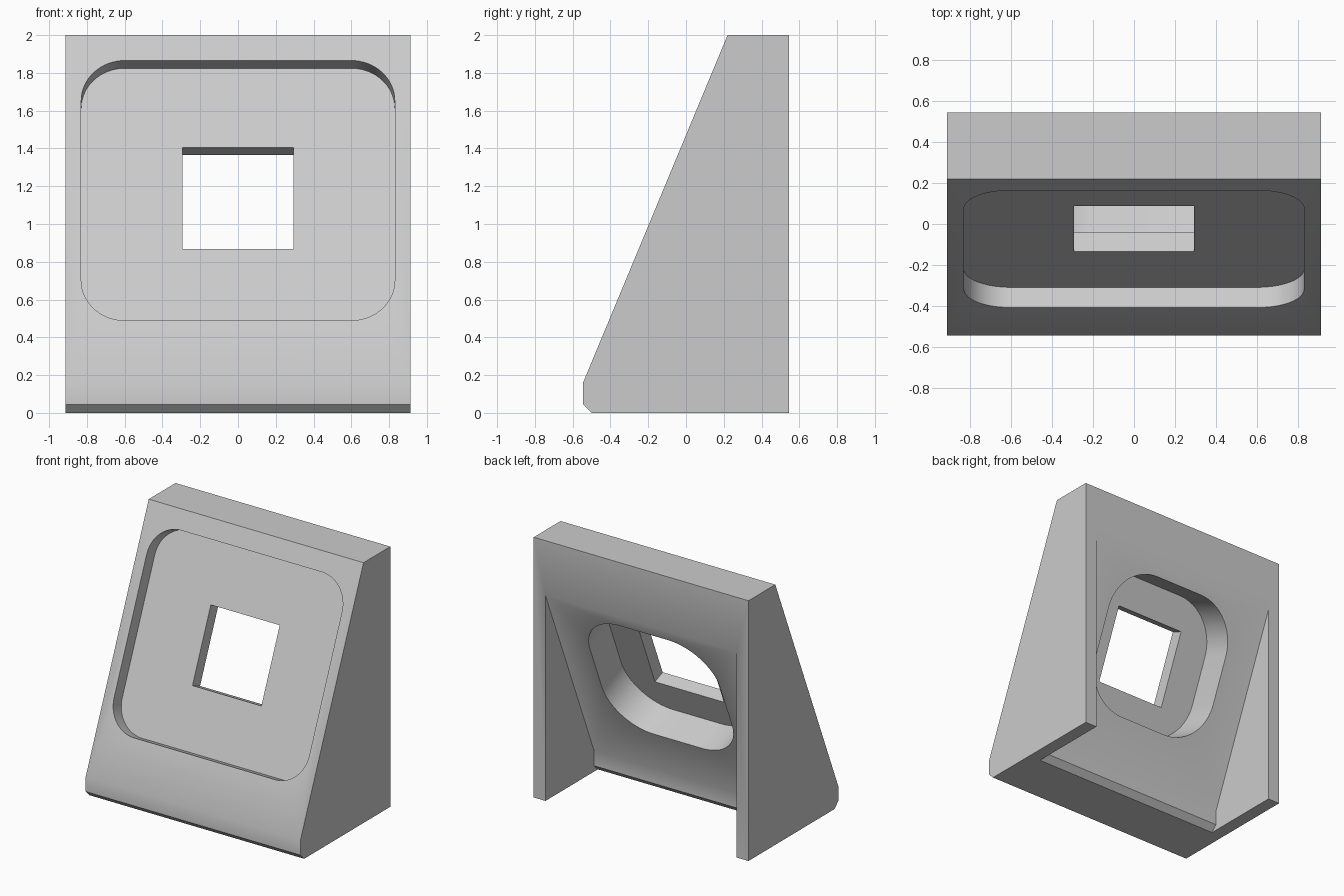
import bpy, bmesh, math
from mathutils import Matrix, Vector

cube = bpy.data.objects.get("Cube")
if cube:
    bpy.data.objects.remove(cube, do_unlink=True)

grey = bpy.data.materials.new("light_grey")
grey.use_nodes = True
colour = (0.6, 0.6, 0.6, 1)
grey.diffuse_color = colour
grey.node_tree.nodes["Principled BSDF"].inputs["Base Color"].default_value = colour


def prism(name, points, start, end, matrix):
    """Extrude a flat outline from start to end along its local z."""
    bm = bmesh.new()
    face = bm.faces.new([bm.verts.new((u, v, start)) for u, v in points])
    top = bmesh.ops.extrude_face_region(bm, geom=[face])["geom"]
    moved = [g for g in top if isinstance(g, bmesh.types.BMVert)]
    bmesh.ops.translate(bm, vec=(0, 0, end - start), verts=moved)
    bmesh.ops.transform(bm, matrix=matrix, verts=bm.verts)
    bmesh.ops.recalc_face_normals(bm, faces=bm.faces)
    mesh = bpy.data.meshes.new(name)
    bm.to_mesh(mesh)
    bm.free()
    mesh.materials.append(grey)
    obj = bpy.data.objects.new(name, mesh)
    bpy.context.collection.objects.link(obj)
    return obj


def rounded_rect(a, b, r, steps=16):
    """Outline with half sizes a, b and corner radius r."""
    pts = []
    for i, (sx, sy) in enumerate([(1, 1), (-1, 1), (-1, -1), (1, -1)]):
        for k in range(steps + 1):
            t = math.pi / 2 * (i + k / steps)
            pts.append((sx * (a - r) + r * math.cos(t), sy * (b - r) + r * math.sin(t)))
    return pts


def frame(x_axis, y_axis, origin):
    x, y = Vector(x_axis), Vector(y_axis)
    m = Matrix((x, y, x.cross(y))).transposed().to_4x4()
    m.translation = origin
    return m


# Key dimensions
half_width, wall = 0.913, 0.10
front, back, height = -0.545, 0.545, 2.0
lip, chamfer, top_y = 0.16, 0.045, 0.22
slab = 0.5
pocket_depth, web = 0.107, 0.10

# Side profile swept across the width
side = frame((0, 1, 0), (0, 0, 1), (0, 0, 0))
body = prism("wedge_stand", [
    (back, 0), (front + chamfer, 0), (front, chamfer),
    (front, lip), (top_y, height), (back, height)], -half_width, half_width, side)

# Hollow behind the sloping slab, open at the back and bottom
slope = (top_y - front) / (height - lip)
inner = front + slab
over = 0.1
inside = half_width - wall
cutters = [prism("rear_hollow_cutter", [
    (inner - chamfer - over, -over), (inner - chamfer, 0), (inner, chamfer), (inner, lip),
    (back + over, lip + (back + over - inner) / slope), (back + over, -over)],
    -inside, inside, side)]

# Cuts perpendicular to the sloping face
up = Vector((0, slope, 1)).normalized()
mid_z = 1.1775
panel = frame((1, 0, 0), up, (0, front + (mid_z - lip) * slope, mid_z))
floor = -pocket_depth
cutters += [
    prism("front_pocket_cutter", rounded_rect(0.83, 0.745, 0.23), floor, 0.2, panel),
    prism("rear_recess_cutter", rounded_rect(0.553, 0.535, 0.35), -0.6, floor - web, panel),
    prism("window_cutter", [(-0.293, -0.29), (0.293, -0.29), (0.293, 0.29), (-0.293, 0.29)],
          -0.4, 0.1, panel)]

bpy.context.view_layer.objects.active = body
for cutter in cutters:
    mod = body.modifiers.new(cutter.name, "BOOLEAN")
    mod.operation = "DIFFERENCE"
    mod.solver = "EXACT"
    mod.object = cutter
    bpy.ops.object.modifier_apply(modifier=mod.name)
    bpy.data.objects.remove(cutter, do_unlink=True)

# Smooth corners, sharp edges
bpy.ops.object.select_all(action="DESELECT")
body.select_set(True)
bpy.ops.object.shade_smooth_by_angle(angle=math.radians(30))
